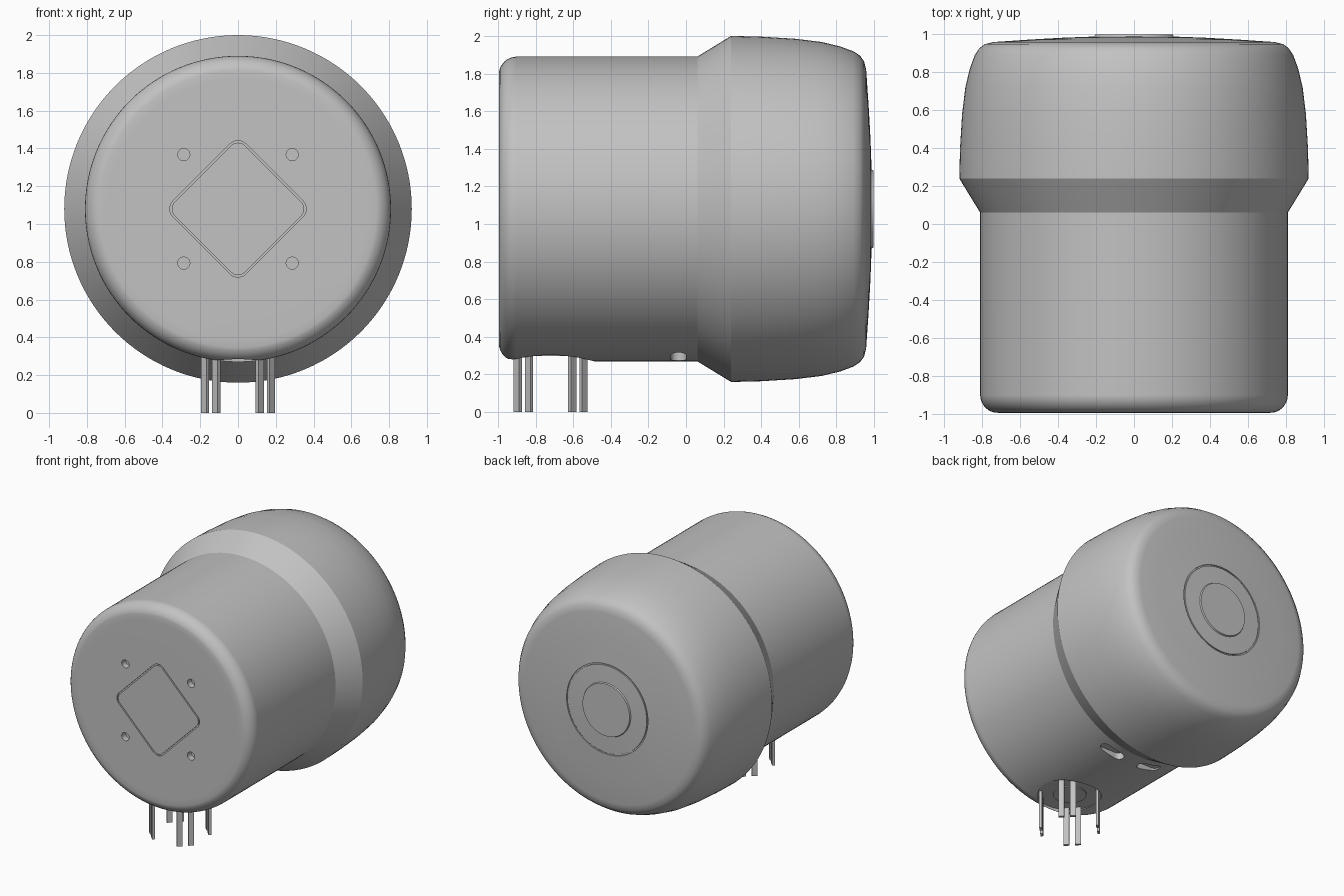
import bpy, bmesh, math
from mathutils import Matrix, Vector

old = bpy.data.objects.get("Cube")
if old:
    bpy.data.objects.remove(old)

AXIS_Z = 1.08      # height of the body's long axis
POCKET_Y = -0.72   # centre of the underside pocket

grey = bpy.data.materials.new("plain_grey")
grey.use_nodes = True
colour = (0.54, 0.54, 0.54, 1)
grey.diffuse_color = colour
grey.node_tree.nodes["Principled BSDF"].inputs["Base Color"].default_value = colour


def finish(name, bm):
    bmesh.ops.recalc_face_normals(bm, faces=bm.faces)
    mesh = bpy.data.meshes.new(name)
    bm.to_mesh(mesh)
    bm.free()
    mesh.materials.append(grey)
    ob = bpy.data.objects.new(name, mesh)
    bpy.context.collection.objects.link(ob)
    return ob


def activate(ob):
    bpy.ops.object.select_all(action='DESELECT')
    ob.select_set(True)
    bpy.context.view_layer.objects.active = ob


def add_cylinder(bm, radius, depth, centre, along_y=False, segments=32):
    turn = Matrix.Rotation(math.pi / 2, 4, 'X') if along_y else Matrix()
    bmesh.ops.create_cone(bm, cap_ends=True, segments=segments, radius1=radius,
                          radius2=radius, depth=depth,
                          matrix=Matrix.Translation(centre) @ turn)


def add_prism(bm, outline, shift):
    face = bm.faces.new([bm.verts.new(p) for p in outline])
    out = bmesh.ops.extrude_face_region(bm, geom=[face])
    top = [v for v in out["geom"] if isinstance(v, bmesh.types.BMVert)]
    bmesh.ops.translate(bm, verts=top, vec=shift)


def rounded_diamond(reach, corner, y):
    """Square on its point with rounded corners, in the front plane."""
    points = []
    for side in range(4):
        mid = side * math.pi / 2
        c = reach - corner * math.sqrt(2)
        for step in range(7):
            a = mid + (step / 6 - 0.5) * math.pi / 2
            points.append((c * math.cos(mid) + corner * math.cos(a), y,
                           AXIS_Z + c * math.sin(mid) + corner * math.sin(a)))
    return points


# Body: one profile of (radius, y) turned round the long axis
profile = [(0, -0.995), (0.69, -0.995)]
for i in range(1, 9):
    a = i / 8 * math.pi / 2
    profile.append((0.715 + 0.095 * math.sin(a), -0.9 - 0.095 * math.cos(a)))
profile += [(0.81, 0.06), (0.92, 0.24), (0.916, 0.4), (0.905, 0.58),
            (0.888, 0.72), (0.864, 0.82), (0.838, 0.89), (0.815, 0.925),
            (0.785, 0.947), (0.74, 0.958), (0.55, 0.971),
            (0.355, 0.982), (0.354, 0.974), (0.345, 0.974), (0.344, 0.982),
            (0.21, 0.987), (0.205, 0.997), (0, 0.997)]
bm = bmesh.new()
verts = [bm.verts.new((r, y, AXIS_Z)) for r, y in profile]
edges = [bm.edges.new(pair) for pair in zip(verts, verts[1:])]
bmesh.ops.spin(bm, geom=verts + edges, cent=(0, 0, AXIS_Z), axis=(0, 1, 0),
               angle=math.tau, steps=128, use_duplicate=False)
bmesh.ops.remove_doubles(bm, verts=bm.verts, dist=0.0002)
body = finish("body", bm)

cutters = []

# Four blind screw holes on the front
bm = bmesh.new()
for sx in (-1, 1):
    for sz in (-1, 1):
        add_cylinder(bm, 0.032, 0.1, (sx * 0.287, -0.995, AXIS_Z + sz * 0.287), True)
cutters.append(finish("screw_hole_cutter", bm))

# Thin groove outlining the front panel
bm = bmesh.new()
loops = []
for y in (-1.05, -0.983):
    for reach, corner in ((0.386, 0.06), (0.372, 0.052)):
        loops.append([bm.verts.new(p) for p in rounded_diamond(reach, corner, y)])
for a, b in ((0, 1), (1, 3), (3, 2), (2, 0)):
    n = len(loops[a])
    for i in range(n):
        j = (i + 1) % n
        bm.faces.new((loops[a][i], loops[a][j], loops[b][j], loops[b][i]))
cutters.append(finish("panel_groove_cutter", bm))

# Round pocket under the barrel
bm = bmesh.new()
add_cylinder(bm, 0.23, 0.2, (0, POCKET_Y, 0.205), segments=64)
cutters.append(finish("pocket_cutter", bm))

# Two rounded slots under the barrel, ahead of the flare
bm = bmesh.new()
for sx in (-1, 1):
    outline = []
    for end in (1, -1):
        for step in range(9):
            a = (step / 8 - 0.5) * math.pi
            outline.append((sx * 0.17 + end * (0.06 + 0.04 * math.cos(a)),
                            -0.04 + end * 0.04 * math.sin(a), 0.2))
    add_prism(bm, outline, Vector((0, 0, 0.125)))
cutters.append(finish("slot_cutter", bm))

activate(body)
for cutter in cutters:
    cutter.hide_render = True
    mod = body.modifiers.new(cutter.name, 'BOOLEAN')
    mod.operation = 'DIFFERENCE'
    mod.solver = 'EXACT'
    mod.object = cutter
    bpy.ops.object.modifier_apply(modifier=mod.name)
for cutter in cutters:
    bpy.data.objects.remove(cutter)
bpy.ops.object.shade_smooth_by_angle(angle=math.radians(25))
weighted = body.modifiers.new("clean_shading", 'WEIGHTED_NORMAL')
weighted.keep_sharp = True

# Low round boss in the pocket
bm = bmesh.new()
add_cylinder(bm, 0.12, 0.02, (0, POCKET_Y, 0.307), segments=48)
boss = finish("pocket_boss", bm)
activate(boss)
bpy.ops.object.shade_smooth_by_angle(angle=math.radians(30))

# Four pairs of flat prongs standing in the pocket
bm = bmesh.new()
for corner in range(4):
    turn = Matrix.Rotation(math.radians(45 + 90 * corner), 4, 'Z')
    for side in (-1, 1):
        place = (Matrix.Translation((0, POCKET_Y, 0.16)) @ turn
                 @ Matrix.Translation((0.205, side * 0.042, 0))
                 @ Matrix.Diagonal((0.02, 0.042, 0.32, 1)))
        bmesh.ops.create_cube(bm, size=1, matrix=place)
finish("mounting_prongs", bm)
